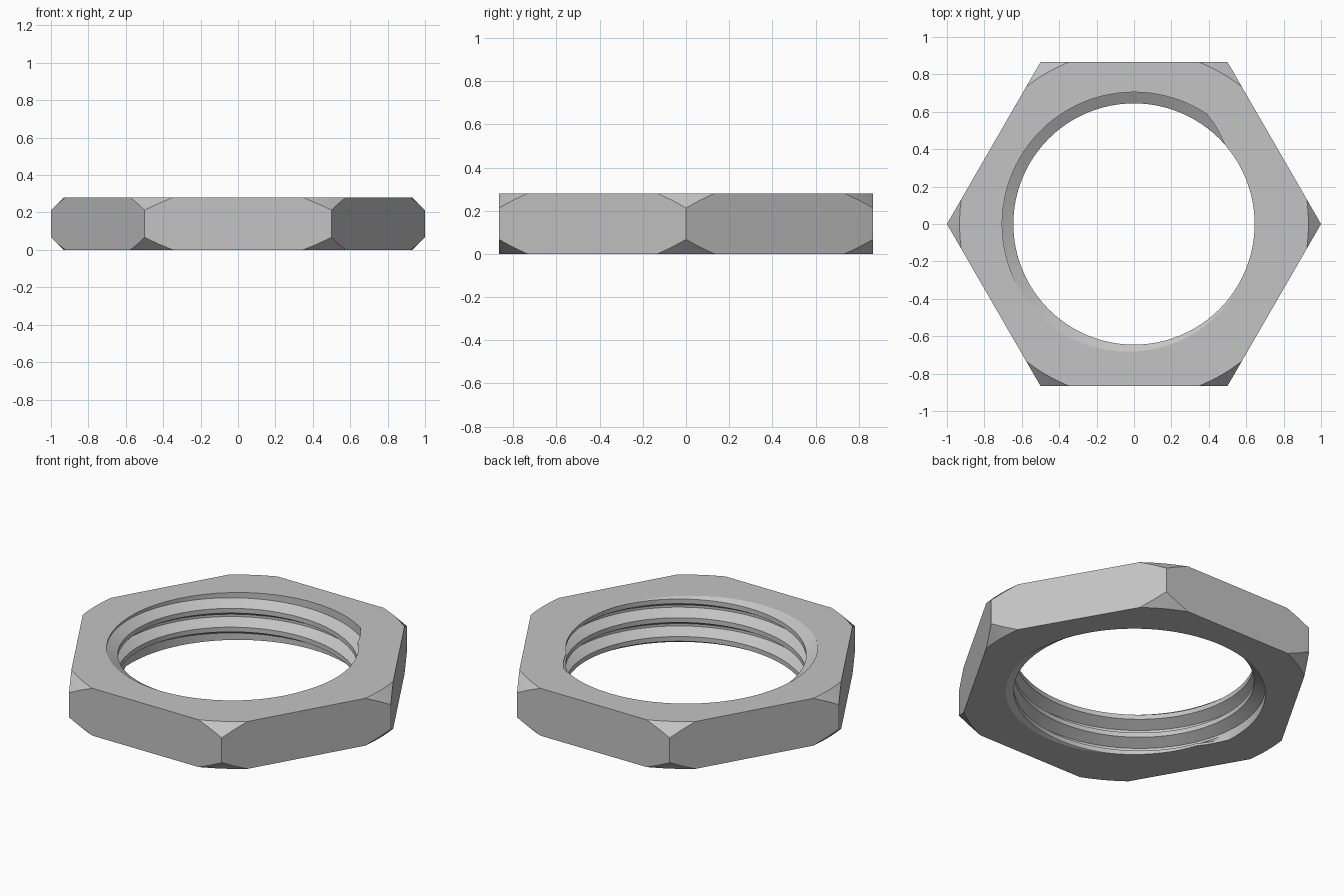
import bpy, bmesh, math
from math import cos, sin, radians

if "Cube" in bpy.data.objects:
    bpy.data.objects.remove(bpy.data.objects["Cube"], do_unlink=True)

HEIGHT = 0.28
BORE = 0.705      # hole radius at the thread root
CREST = 0.645     # hole radius at the thread crest
PITCH = 0.111
SEGS = 96
STEP = 360 / SEGS

steel = bpy.data.materials.new("grey steel")
steel.use_nodes = True
steel.diffuse_color = (0.55, 0.55, 0.55, 1)
steel.node_tree.nodes["Principled BSDF"].inputs["Base Color"].default_value = steel.diffuse_color


def finish(bm, name):
    bmesh.ops.recalc_face_normals(bm, faces=bm.faces)
    mesh = bpy.data.meshes.new(name)
    bm.to_mesh(mesh)
    bm.free()
    mesh.materials.append(steel)
    obj = bpy.data.objects.new(name, mesh)
    bpy.context.collection.objects.link(obj)
    return obj


def activate(obj):
    bpy.ops.object.select_all(action="DESELECT")
    obj.select_set(True)
    bpy.context.view_layer.objects.active = obj


def bridge(bm, a, b):
    """Join two matching closed loops of vertices with quads."""
    n = len(a)
    for i in range(n):
        j = (i + 1) % n
        bm.faces.new((a[i], a[j], b[j], b[i]))


# Turned ring: bore inside, 45 degree chamfers outside
profile = [(BORE, 0), (0.933, 0), (1.033, 0.1), (1.033, HEIGHT - 0.1),
           (0.933, HEIGHT), (BORE, HEIGHT)]
bm = bmesh.new()
rings = []
for k in range(SEGS):
    a = radians(k * STEP)
    rings.append([bm.verts.new((r * cos(a), r * sin(a), z)) for r, z in profile])
for k in range(SEGS):
    bridge(bm, rings[k], rings[(k + 1) % SEGS])
body = finish(bm, "nut_body")

# Hexagonal prism that trims the ring to six flats
bm = bmesh.new()
hexes = [[bm.verts.new((cos(radians(60 * k)), sin(radians(60 * k)), z)) for k in range(6)]
         for z in (-0.1, HEIGHT + 0.1)]
bridge(bm, *hexes)
for loop in hexes:
    bm.faces.new(loop)
cutter = finish(bm, "hex_cutter")
cutter.hide_render = True

trim = body.modifiers.new("hex flats", "BOOLEAN")
trim.operation = "INTERSECT"
trim.solver = "EXACT"
trim.object = cutter
activate(body)
bpy.ops.object.modifier_apply(modifier=trim.name)
bpy.data.objects.remove(cutter, do_unlink=True)

# Helical thread ridge with short run-outs at both ends
first, last = round(-896 / STEP), round(56 / STEP)
runout = 4
bm = bmesh.new()
sections = []
for k in range(first, last + 1):
    a = radians(k * STEP)
    mid = HEIGHT - PITCH / 8 + (k * STEP + 20) * PITCH / 360
    depth = max(0.02, min(1, (k - first) / runout, (last - k) / runout))
    tip = BORE - (BORE - CREST) * depth
    sections.append([bm.verts.new((r * cos(a), r * sin(a), mid + h * PITCH))
                     for r, h in ((BORE, -7 / 16), (tip, -1 / 8), (tip, 1 / 8), (BORE, 7 / 16))])
for s, t in zip(sections, sections[1:]):
    bridge(bm, s, t)
bm.faces.new(sections[0])
bm.faces.new(sections[-1])

# Trim the ridge flush with the two end faces
for z, up in ((0, -1), (HEIGHT, 1)):
    cut = bmesh.ops.bisect_plane(bm, geom=bm.verts[:] + bm.edges[:] + bm.faces[:], dist=1e-6,
                                 plane_co=(0, 0, z), plane_no=(0, 0, up), clear_outer=True)
    rim = [e for e in cut["geom_cut"] if isinstance(e, bmesh.types.BMEdge) and e.is_boundary]
    bmesh.ops.triangle_fill(bm, edges=rim, use_beauty=True)
thread = finish(bm, "inner_thread")

for obj in (body, thread):
    activate(obj)
    bpy.ops.object.shade_smooth_by_angle(angle=radians(25))
